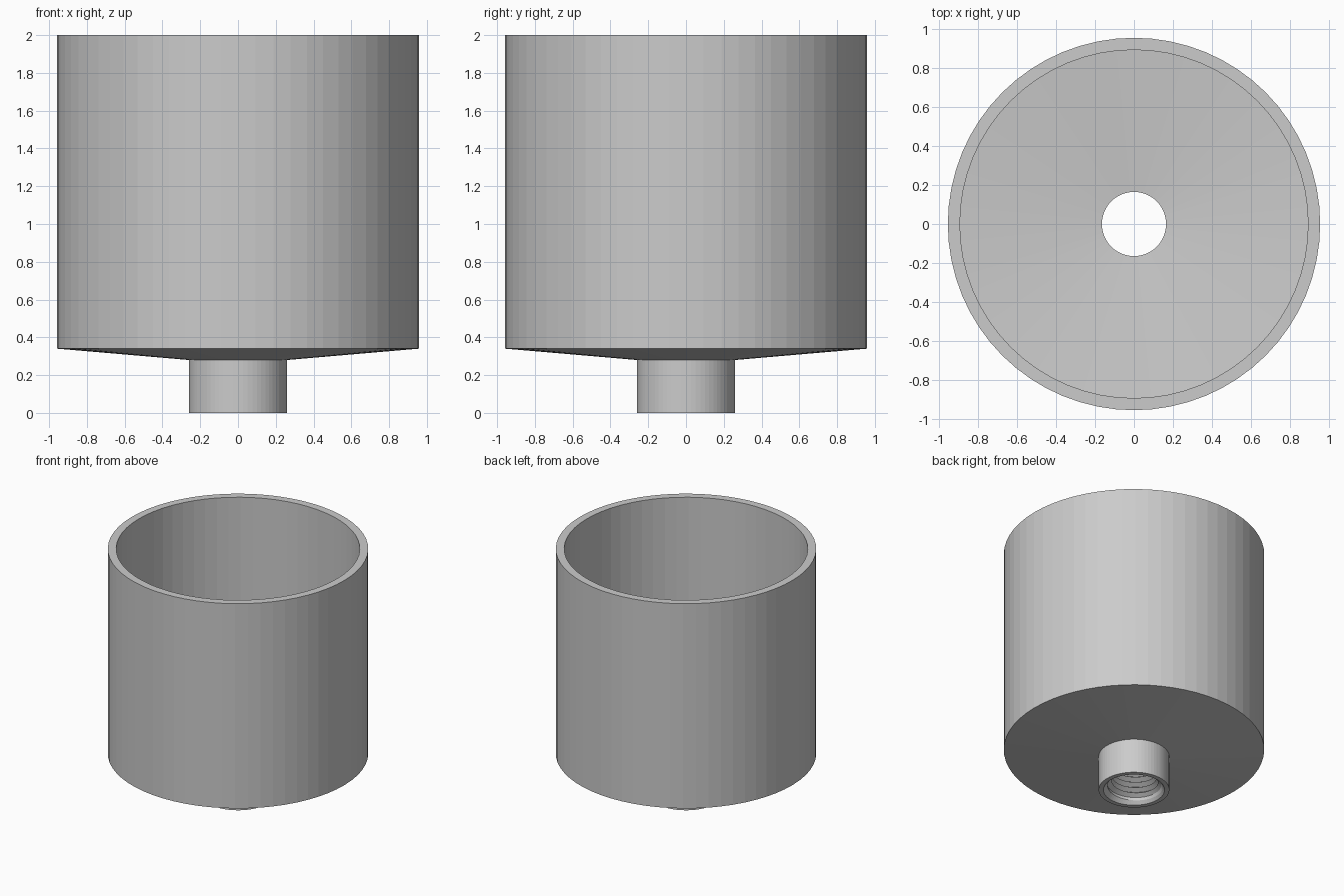
import bpy, bmesh
from math import sin, cos, tau

cube = bpy.data.objects.get("Cube")
if cube:
    bpy.data.objects.remove(cube, do_unlink=True)

SIDES = 64
CREST, DEPTH, PITCH = 0.165, 0.035, 0.044   # thread of the spout bore
BORE_TOP, MOUTH = 0.335, 0.225

grey = bpy.data.materials.new("plain grey")
grey.use_nodes = True
colour = (0.6, 0.6, 0.6, 1)
grey.diffuse_color = colour
grey.node_tree.nodes["Principled BSDF"].inputs["Base Color"].default_value = colour


def point(r, z, i):
    a = tau * (i % SIDES) / SIDES
    return (r * cos(a), r * sin(a), z)


def add_grid(bm, rows):
    """Skin rows of points with quads."""
    verts = [[bm.verts.new(p) for p in row] for row in rows]
    for low, high in zip(verts, verts[1:]):
        for i in range(SIDES):
            bm.faces.new((low[i], low[i + 1], high[i + 1], high[i]))


def thread_row(k):
    """One crest or root line climbing round the bore."""
    row = []
    for i in range(SIDES + 1):
        z = min(max((k / 2 + i / SIDES) * PITCH, 0), BORE_TOP)
        root = DEPTH if k % 2 else 0
        fade = min(1, (BORE_TOP - z) / 0.03)
        r = max(CREST + root * fade, MOUTH - 0.8 * z)
        row.append(point(r, z, i))
    return row


bm = bmesh.new()

# Spout outside, sloped underside, wall, rim, inside wall and sloped floor
profile = [(MOUTH, 0), (0.26, 0), (0.26, 0.28), (0.957, 0.34), (0.957, 2),
           (0.895, 2), (0.895, 0.395), (CREST, BORE_TOP)]
add_grid(bm, [[point(r, z, i) for i in range(SIDES + 1)] for r, z in profile])

# Threaded bore through the spout, with a chamfered mouth
turns = int(BORE_TOP / PITCH) + 2
add_grid(bm, [thread_row(k) for k in range(-2, 2 * turns)])

bmesh.ops.remove_doubles(bm, verts=bm.verts[:], dist=0.0001)
bmesh.ops.recalc_face_normals(bm, faces=bm.faces[:])

mesh = bpy.data.meshes.new("cup_with_threaded_spout")
bm.to_mesh(mesh)
bm.free()
mesh.materials.append(grey)
cup = bpy.data.objects.new("cup_with_threaded_spout", mesh)
bpy.context.collection.objects.link(cup)
